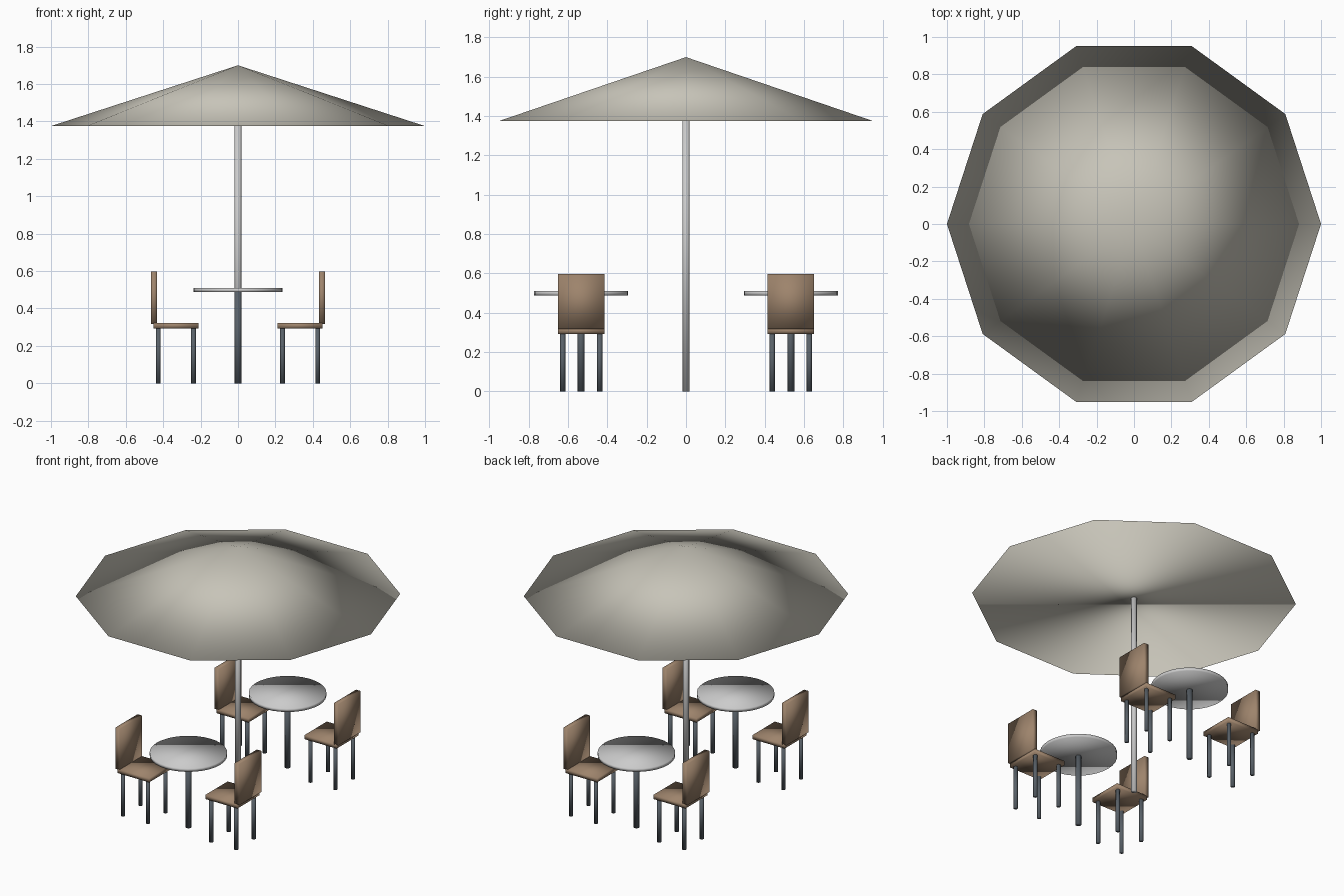
import bpy
import math

if "Cube" in bpy.data.objects:
    bpy.data.objects.remove(bpy.data.objects["Cube"])


def material(name, rgb):
    mat = bpy.data.materials.new(name)
    mat.diffuse_color = (*rgb, 1.0)
    mat.use_nodes = True
    mat.node_tree.nodes["Principled BSDF"].inputs["Base Color"].default_value = mat.diffuse_color
    return mat


CANVAS = material("canvas", (0.57, 0.55, 0.48))
WOOD = material("wood", (0.34, 0.23, 0.15))
STEEL = material("dark_steel", (0.10, 0.12, 0.14))


def finish(name, mat):
    obj = bpy.context.object
    obj.name = name
    bpy.ops.object.shade_smooth()
    if mat:
        obj.data.materials.append(mat)
    return obj


def box(name, x, y, z, mat):
    """Box from (min, max) ranges on each axis."""
    bpy.ops.mesh.primitive_cube_add(size=1, location=[sum(r) / 2 for r in (x, y, z)])
    bpy.context.object.scale = [abs(r[1] - r[0]) for r in (x, y, z)]
    bpy.ops.object.transform_apply(location=False, rotation=False, scale=True)
    return finish(name, mat)


def cylinder(name, x, y, z0, z1, radius, sides, mat=None):
    bpy.ops.mesh.primitive_cylinder_add(vertices=sides, radius=radius, depth=z1 - z0,
                                        location=(x, y, (z0 + z1) / 2))
    return finish(name, mat)


# Ten-sided parasol canopy, closed underneath, with a corner on the x axis
bpy.ops.mesh.primitive_cone_add(vertices=10, radius1=1.0, radius2=0, depth=0.325,
                                location=(0, 0, 1.5375), rotation=(0, 0, math.pi / 2))
finish("canopy", CANVAS)

# Central parasol pole
cylinder("parasol_pole", 0, 0, 0, 1.39, 0.018, 16)

TABLE_Y = 0.533
for row, y in (("front", -TABLE_Y), ("back", TABLE_Y)):
    # Round table on a single leg
    cylinder(f"{row}_table_top", 0, y, 0.487, 0.51, 0.239, 32)
    cylinder(f"{row}_table_leg", 0, y, 0, 0.49, 0.018, 12, STEEL)

    # A chair on each side, facing the table
    for side, s in (("left", -1), ("right", 1)):
        chair = f"{row}_{side}_chair"
        width = (y - 0.119, y + 0.119)
        box(f"{chair}_seat", (s * 0.212, s * 0.452), width, (0.293, 0.322), WOOD)
        box(f"{chair}_backrest", (s * 0.432, s * 0.466), width, (0.318, 0.598), WOOD)
        for end, x in (("inner", 0.238), ("outer", 0.426)):
            for part, dy in (("near", -0.094), ("far", 0.094)):
                cylinder(f"{chair}_{end}_{part}_leg", s * x, y + dy, 0, 0.295,
                         0.0135, 10, STEEL)
